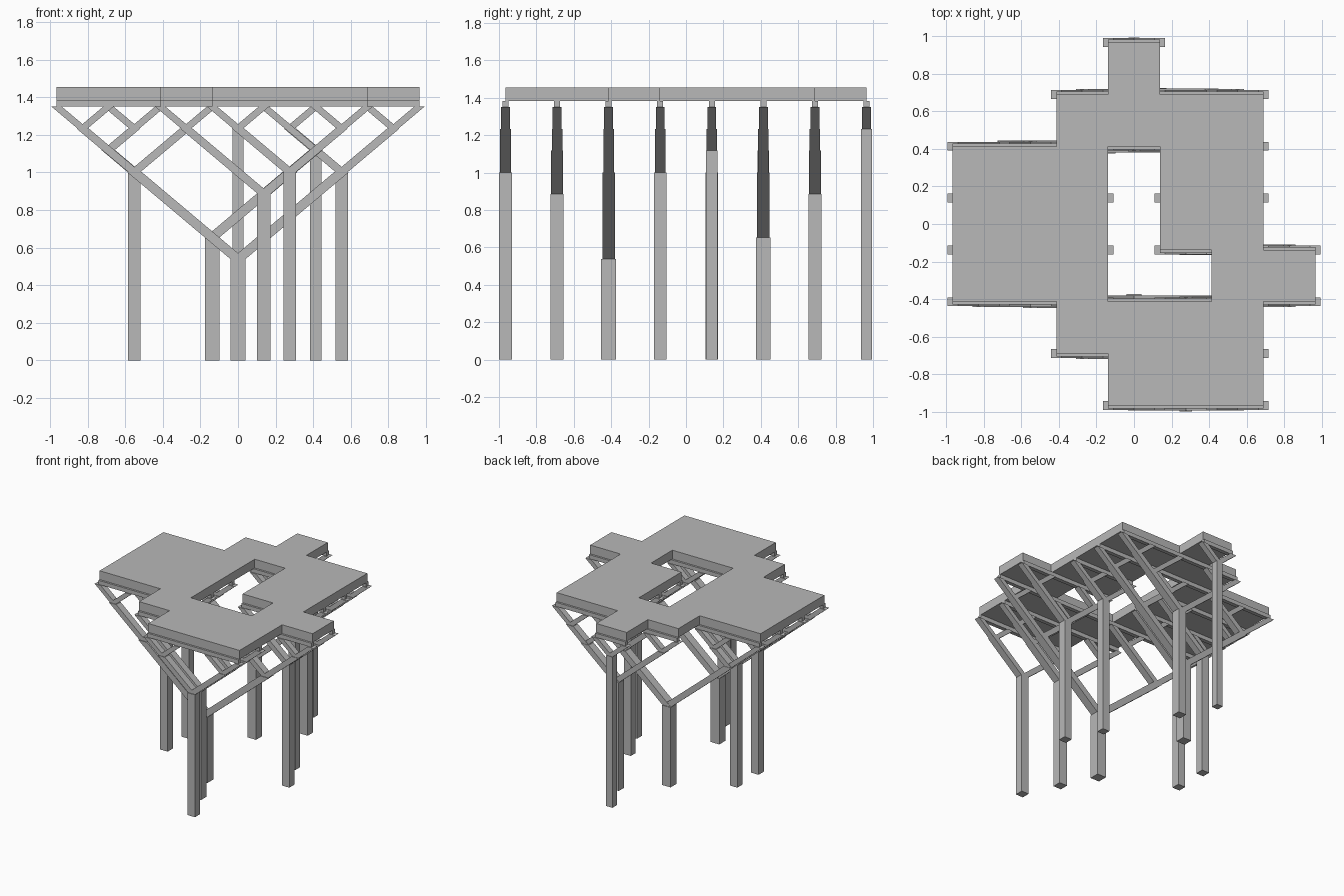
import bpy, bmesh

cube = bpy.data.objects.get("Cube")
if cube:
    bpy.data.objects.remove(cube, do_unlink=True)

CELL = 0.2757          # plan grid spacing
RISE = 0.116           # height gained per half cell of branch
TREE_TOP = 1.35
BEAM_TOP = 1.383
ROOF_TOP = 1.455

grey = bpy.data.materials.new("light_grey")
grey.use_nodes = True
grey.diffuse_color = (0.48, 0.48, 0.48, 1)
grey.node_tree.nodes["Principled BSDF"].inputs["Base Color"].default_value = (0.48, 0.48, 0.48, 1)


def line(i):
    """Coordinate of grid line i (0 to 7)."""
    return (i - 3.5) * CELL


def size(leaves):
    """Member thickness grows with the number of tips it carries."""
    return 0.0475 * leaves ** 0.25


def prism(bm, low, high, hx, hy):
    """Four-sided member with horizontal ends, leaning from low to high."""
    rings = []
    for x, y, z in (low, high):
        rings.append([bm.verts.new((x + sx * hx, y + sy * hy, z))
                      for sx, sy in ((-1, -1), (1, -1), (1, 1), (-1, 1))])
    a, b = rings
    bm.faces.new(a[::-1])
    bm.faces.new(b)
    for i in range(4):
        j = (i + 1) % 4
        bm.faces.new((a[i], a[j], b[j], b[i]))


def finish(bm, name):
    bmesh.ops.recalc_face_normals(bm, faces=bm.faces)
    mesh = bpy.data.meshes.new(name)
    bm.to_mesh(mesh)
    bm.free()
    mesh.materials.append(grey)
    obj = bpy.data.objects.new(name, mesh)
    bpy.context.collection.objects.link(obj)
    return obj


def node(first, last, y):
    """Fork point that carries the tips first..last."""
    return ((line(first) + line(last)) / 2, y, TREE_TOP - (last - first) * RISE)


def branch(bm, first, last, y):
    """Split a group of tips in two and grow a member to each half."""
    if first == last:
        return
    mid = first + (last - first + 1) // 2
    for a, b in ((first, mid - 1), (mid, last)):
        w = size(b - a + 1)
        prism(bm, node(first, last, y), node(a, b, y), w * 0.58, w / 2)
        branch(bm, a, b, y)


# Branching supports: (row line, first tip, last tip)
FRAMES = [(0, 3, 6), (1, 2, 6), (2, 0, 7), (3, 0, 3), (3, 4, 7),
          (4, 0, 3), (4, 4, 6), (5, 0, 6), (6, 2, 6), (7, 3, 4)]

for n, (row, first, last) in enumerate(FRAMES, 1):
    y = line(row)
    x, _, z = node(first, last, y)
    half = size(last - first + 1) / 2

    bm = bmesh.new()
    prism(bm, (x, y, 0), (x, y, z), half, half)
    finish(bm, f"column_{n}")

    bm = bmesh.new()
    branch(bm, first, last, y)
    finish(bm, f"branches_{n}")

    bm = bmesh.new()
    prism(bm, (x, y, TREE_TOP), (x, y, BEAM_TOP), (last - first) * CELL / 2, 0.016)
    finish(bm, f"roof_beam_{n}")

# Roof plan, one string per row of cells from front to back
PLAN = ["...###.", "..####.", "###..##"[:3] + "..##", "###.##.",
        "###.##.", "..####.", "...#..."]

bm = bmesh.new()
for r, cells in enumerate(PLAN):
    for c, mark in enumerate(cells):
        if mark == "#":
            bm.faces.new([bm.verts.new((line(c + i), line(r + j), BEAM_TOP))
                          for i, j in ((0, 0), (1, 0), (1, 1), (0, 1))])
bmesh.ops.remove_doubles(bm, verts=bm.verts, dist=0.001)
ext = bmesh.ops.extrude_face_region(bm, geom=bm.faces[:], use_keep_orig=True)
top = [v for v in ext["geom"] if isinstance(v, bmesh.types.BMVert)]
bmesh.ops.translate(bm, verts=top, vec=(0, 0, ROOF_TOP - BEAM_TOP))
finish(bm, "roof_slab")
